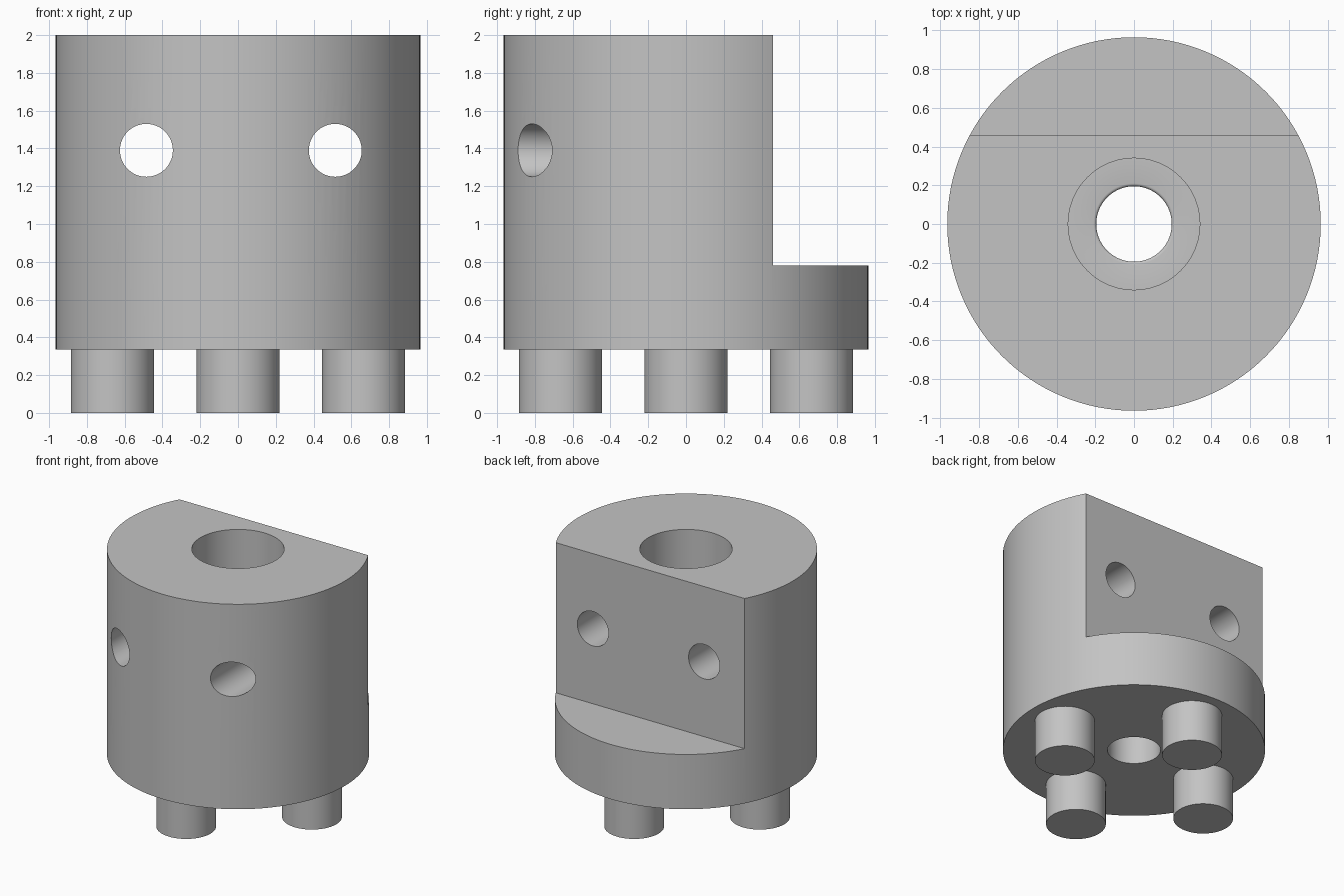
import bpy, bmesh, math
from mathutils import Matrix

if "Cube" in bpy.data.objects:
    bpy.data.objects.remove(bpy.data.objects["Cube"])

grey = bpy.data.materials.new("plain grey")
grey.diffuse_color = (0.55, 0.55, 0.55, 1)
grey.use_nodes = True
grey.node_tree.nodes["Principled BSDF"].inputs["Base Color"].default_value = grey.diffuse_color


def finish(name, bm):
    bmesh.ops.recalc_face_normals(bm, faces=bm.faces)
    me = bpy.data.meshes.new(name)
    bm.to_mesh(me)
    bm.free()
    me.materials.append(grey)
    ob = bpy.data.objects.new(name, me)
    bpy.context.collection.objects.link(ob)
    smooth(me)
    return ob


def smooth(me):
    for p in me.polygons:
        p.use_smooth = True
    me.set_sharp_from_angle(angle=math.radians(30))


def lathe(name, profile, segments=128):
    # closed ring of (radius, z) points revolved about z
    bm = bmesh.new()
    rings = []
    for i in range(segments):
        a = 2 * math.pi * i / segments
        rings.append([bm.verts.new((r * math.cos(a), r * math.sin(a), z)) for r, z in profile])
    n = len(profile)
    for i in range(segments):
        a, b = rings[i], rings[(i + 1) % segments]
        for j in range(n):
            k = (j + 1) % n
            bm.faces.new((a[j], b[j], b[k], a[k]))
    return finish(name, bm)


def cylinder(name, radius, depth, matrix, segments=64):
    bm = bmesh.new()
    bmesh.ops.create_cone(bm, cap_ends=True, segments=segments, radius1=radius,
                          radius2=radius, depth=depth, matrix=matrix)
    return finish(name, bm)


# Round body with stepped centre bore and a softened bore edge
R, BASE, TOP, FLOOR = 0.965, 0.335, 2.0, 0.78
HOLE, BORE, F = 0.195, 0.34, 0.015
edge = [(HOLE + F - F * math.cos(t * math.pi / 8), FLOOR - F + F * math.sin(t * math.pi / 8))
        for t in range(5)]
body = lathe("body", [(HOLE, BASE), (R, BASE), (R, TOP), (BORE, TOP), (BORE, FLOOR)] + edge[::-1])

# Cutters: rear flat with ledge, and two cross holes
bm = bmesh.new()
bmesh.ops.create_cube(bm, size=2, matrix=Matrix.Translation((0, 1.46, 1.78)) @ Matrix.Diagonal((2, 1, 1, 1)))
cutters = [finish("flat_cutter", bm)]
for x in (-0.485, 0.515):
    m = Matrix.Translation((x, 0, 1.39)) @ Matrix.Rotation(math.pi / 2, 4, 'X')
    cutters.append(cylinder("cross_hole_cutter", 0.14, 3, m))

for c in cutters:
    c.hide_render = True
    mod = body.modifiers.new(c.name, 'BOOLEAN')
    mod.operation = 'DIFFERENCE'
    mod.solver = 'EXACT'
    mod.object = c
bpy.context.view_layer.update()
cut = bpy.data.meshes.new_from_object(body.evaluated_get(bpy.context.evaluated_depsgraph_get()))
body.modifiers.clear()
body.data = cut
smooth(cut)
for c in cutters:
    bpy.data.objects.remove(c)

# Four round pegs underneath
for i in range(4):
    a = i * math.pi / 2
    pos = (0.665 * math.cos(a), 0.665 * math.sin(a), 0.17)
    cylinder("peg_%d" % (i + 1), 0.22, 0.34, Matrix.Translation(pos))
